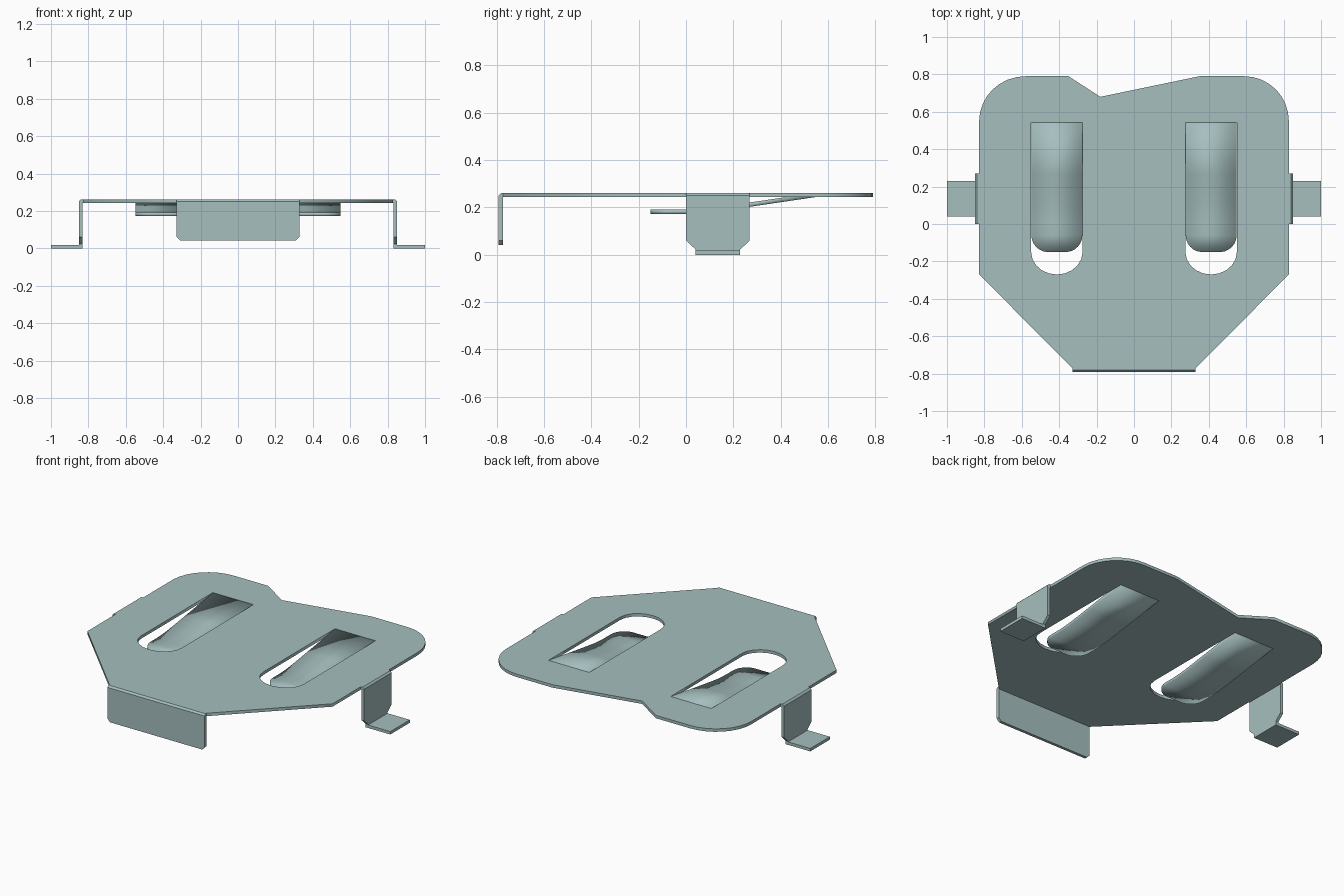
import bpy, math

cube = bpy.data.objects.get("Cube")
if cube:
    bpy.data.objects.remove(cube, do_unlink=True)

THICK = 0.018
TOP = 0.252      # middle of the plate thickness

steel = bpy.data.materials.new("pale_steel")
steel.use_nodes = True
COLOUR = (0.38, 0.52, 0.52, 1)
steel.diffuse_color = COLOUR
steel.node_tree.nodes["Principled BSDF"].inputs["Base Color"].default_value = COLOUR


def arc(cx, cy, rx, ry, start, end, steps):
    """Points along part of an ellipse, angles in degrees."""
    angles = [math.radians(start + (end - start) * i / steps) for i in range(steps + 1)]
    return [(cx + rx * math.cos(a), cy + ry * math.sin(a)) for a in angles]


def flat_sheet(name, outlines, z):
    """Flat sheet from an outer outline and hole outlines."""
    curve = bpy.data.curves.new(name, 'CURVE')
    curve.dimensions = '2D'
    curve.fill_mode = 'BOTH'
    curve.extrude = THICK / 2
    for outline in outlines:
        spline = curve.splines.new('POLY')
        spline.points.add(len(outline) - 1)
        for point, (x, y) in zip(spline.points, outline):
            point.co = (x, y, 0, 1)
        spline.use_cyclic_u = True
    obj = bpy.data.objects.new(name, curve)
    bpy.context.collection.objects.link(obj)
    obj.location.z = z
    bpy.ops.object.select_all(action='DESELECT')
    obj.select_set(True)
    bpy.context.view_layer.objects.active = obj
    bpy.ops.object.convert(target='MESH')
    obj = bpy.context.object
    obj.data.materials.clear()
    obj.data.materials.append(steel)
    return obj


def bent_strip(name, stations, place, mirrored=False, smooth=False):
    """Bent sheet strip; each station is (distance, height, half width)."""
    verts = [place(d, z, s * w) for d, z, w in stations for s in (-1, 1)]
    faces = [(2 * i, 2 * i + 1, 2 * i + 3, 2 * i + 2) for i in range(len(stations) - 1)]
    mesh = bpy.data.meshes.new(name)
    mesh.from_pydata(verts, [], faces)
    mesh.materials.append(steel)
    obj = bpy.data.objects.new(name, mesh)
    bpy.context.collection.objects.link(obj)
    solid = obj.modifiers.new("thickness", 'SOLIDIFY')
    solid.thickness = THICK
    solid.offset = 0
    solid.use_even_offset = True
    if mirrored:
        obj.modifiers.new("other_side", 'MIRROR').use_mirror_merge = False
    if smooth:
        bpy.ops.object.select_all(action='DESELECT')
        obj.select_set(True)
        bpy.context.view_layer.objects.active = obj
        bpy.ops.object.shade_smooth_by_angle(angle=math.radians(30))
    return obj


# Plate with rounded rear corners, an off-centre notch and two slots
SIDE = 0.828
SLOT_X, SLOT_HALF, SLOT_REAR = 0.4125, 0.1375, 0.542
outline = [(-0.328, -0.772), (0.328, -0.772), (SIDE, -0.27)]
outline += arc(0.59, 0.55, SIDE - 0.59, 0.24, 0, 90, 8)
outline += [(0.35, 0.79), (-0.18, 0.68), (-0.35, 0.79)]
outline += arc(-0.58, 0.55, SIDE - 0.58, 0.24, 90, 180, 8)
outline += [(-SIDE, -0.27)]
slots = [[(s * SLOT_X + SLOT_HALF, SLOT_REAR), (s * SLOT_X - SLOT_HALF, SLOT_REAR)]
         + arc(s * SLOT_X, -0.15, SLOT_HALF, 0.12, 180, 360, 10) for s in (-1, 1)]
flat_sheet("plate", [outline] + slots, TOP)

# Spring tongues bent down out of the slots, with rounded tips
W = SLOT_HALF - 0.001
tongue = [(SLOT_REAR, TOP, W), (0.27, 0.212, W), (0.16, 0.196, W), (0.1, 0.188, W),
          (0.05, 0.184, W), (0, 0.182, W)]
tongue += [(y, 0.182, W - 0.09 + dx)
           for dx, y in arc(0, -0.06, 0.09, -0.09, 0, 86, 6)]
bent_strip("spring_tongues", tongue, lambda d, z, w: (SLOT_X + w, d, z), True, True)

# Side legs with tapered ankles and outward feet
LEG_X = 0.841
leg = [(SIDE, TOP, 0.134), (LEG_X - 0.005, TOP, 0.134), (LEG_X, TOP - 0.005, 0.134),
       (LEG_X, 0.06, 0.134), (LEG_X, 0.022, 0.094), (LEG_X, THICK / 2, 0.094),
       (1, THICK / 2, 0.094)]
bent_strip("side_legs", leg, lambda d, z, w: (d, 0.135 + w, z), True)

# Front flange folded down, with clipped lower corners
FRONT = -0.782
flange = [(-0.772, TOP, 0.328), (FRONT + 0.005, TOP, 0.328), (FRONT, TOP - 0.005, 0.328),
          (FRONT, 0.06, 0.328), (FRONT, 0.042, 0.31)]
bent_strip("front_flange", flange, lambda d, z, w: (w, d, z))
